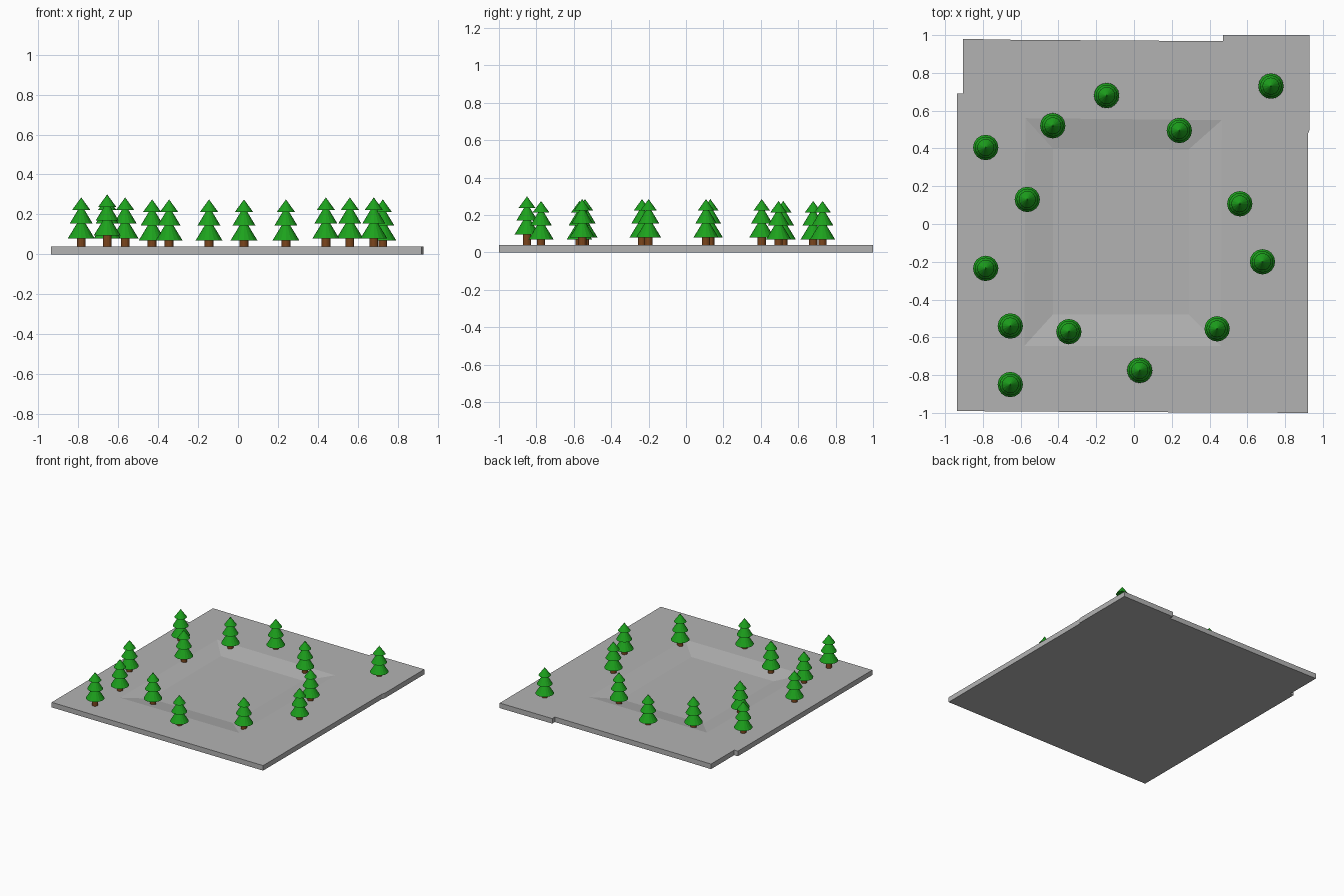
import bpy, bmesh, math
from mathutils import Matrix

if "Cube" in bpy.data.objects:
    bpy.data.objects.remove(bpy.data.objects["Cube"])


def material(name, rgb):
    m = bpy.data.materials.new(name)
    m.diffuse_color = (*rgb, 1)
    m.use_nodes = True
    m.node_tree.nodes["Principled BSDF"].inputs["Base Color"].default_value = m.diffuse_color
    return m


STONE = material("stone grey", (0.45, 0.45, 0.45))
GREEN = material("pine green", (0.012, 0.36, 0.012))
BROWN = material("bark brown", (0.2, 0.06, 0.012))


def add_object(name, mesh, loc=(0, 0, 0)):
    ob = bpy.data.objects.new(name, mesh)
    ob.location = loc
    bpy.context.collection.objects.link(ob)
    return ob


# Ground slab with stepped outline and a shallow sloped basin
TOP, FLOOR = 0.04, 0.01
outline = [(-0.937, -0.99), (-0.61, -0.993), (0.92, -1.0), (0.922, 0.48),
           (0.93, 0.5), (0.93, 1.0), (0.47, 1.0), (0.47, 0.968),
           (-0.63, 0.975), (-0.905, 0.98), (-0.905, 0.69), (-0.937, 0.69)]
rim = [(-0.58, -0.645), (0.46, -0.645), (0.465, 0.55), (-0.575, 0.56)]
floor = [(-0.43, -0.48), (0.29, -0.48), (0.29, 0.395), (-0.43, 0.40)]


def ring(bm, pts, z):
    return [bm.verts.new((x, y, z)) for x, y in pts]


def bridge(bm, a, b):
    for i in range(len(a)):
        j = (i + 1) % len(a)
        bm.faces.new((a[i], a[j], b[j], b[i]))


def loop_edges(bm, r):
    return [bm.edges.get((r[i - 1], r[i])) for i in range(len(r))]


bm = bmesh.new()
low, high = ring(bm, outline, 0), ring(bm, outline, TOP)
edge, bed = ring(bm, rim, TOP), ring(bm, floor, FLOOR)
bridge(bm, low, high)
bridge(bm, edge, bed)
bm.faces.new(low)
bm.faces.new(bed)
bmesh.ops.triangle_fill(bm, use_beauty=True, normal=(0, 0, 1),
                        edges=loop_edges(bm, high) + loop_edges(bm, edge))
bmesh.ops.recalc_face_normals(bm, faces=bm.faces)
slab = bpy.data.meshes.new("ground_slab")
bm.to_mesh(slab)
bm.free()
slab.materials.append(STONE)
add_object("ground_slab", slab)


# Tree: trunk and three stacked cones, origin at the ground surface
def add_cone(bm, r1, r2, z0, z1, mat, sides=16):
    old = set(bm.faces)
    bmesh.ops.create_cone(bm, cap_ends=True, segments=sides, radius1=r1,
                          radius2=r2, depth=z1 - z0,
                          matrix=Matrix.Translation((0, 0, (z0 + z1) / 2)))
    for f in bm.faces:
        if f not in old:
            f.material_index = mat


bm = bmesh.new()
add_cone(bm, 0.022, 0.022, -0.02, 0.06, 1)
for r, z0, z1 in [(0.067, 0.04, 0.15), (0.057, 0.115, 0.21), (0.045, 0.183, 0.245)]:
    add_cone(bm, r, 0, z0, z1, 0)
tree = bpy.data.meshes.new("pine_tree")
bm.to_mesh(tree)
bm.free()
tree.materials.append(GREEN)
tree.materials.append(BROWN)

# Trees around the basin: x, y, height offset
trees = [(-0.785, 0.405, 0), (-0.565, 0.13, 0), (-0.785, -0.235, 0),
         (-0.655, -0.54, 0), (0.44, -0.555, 0), (0.56, 0.107, 0), (0.68, -0.20, 0),
         (-0.43, 0.52, -0.01), (-0.145, 0.68, -0.01), (0.24, 0.495, -0.01),
         (0.725, 0.73, -0.01), (0.03, -0.775, -0.01), (-0.345, -0.57, -0.01),
         (-0.655, -0.85, 0.015)]
for i, (x, y, dz) in enumerate(trees):
    add_object(f"pine_tree_{i + 1}", tree, (x, y, TOP + dz))
